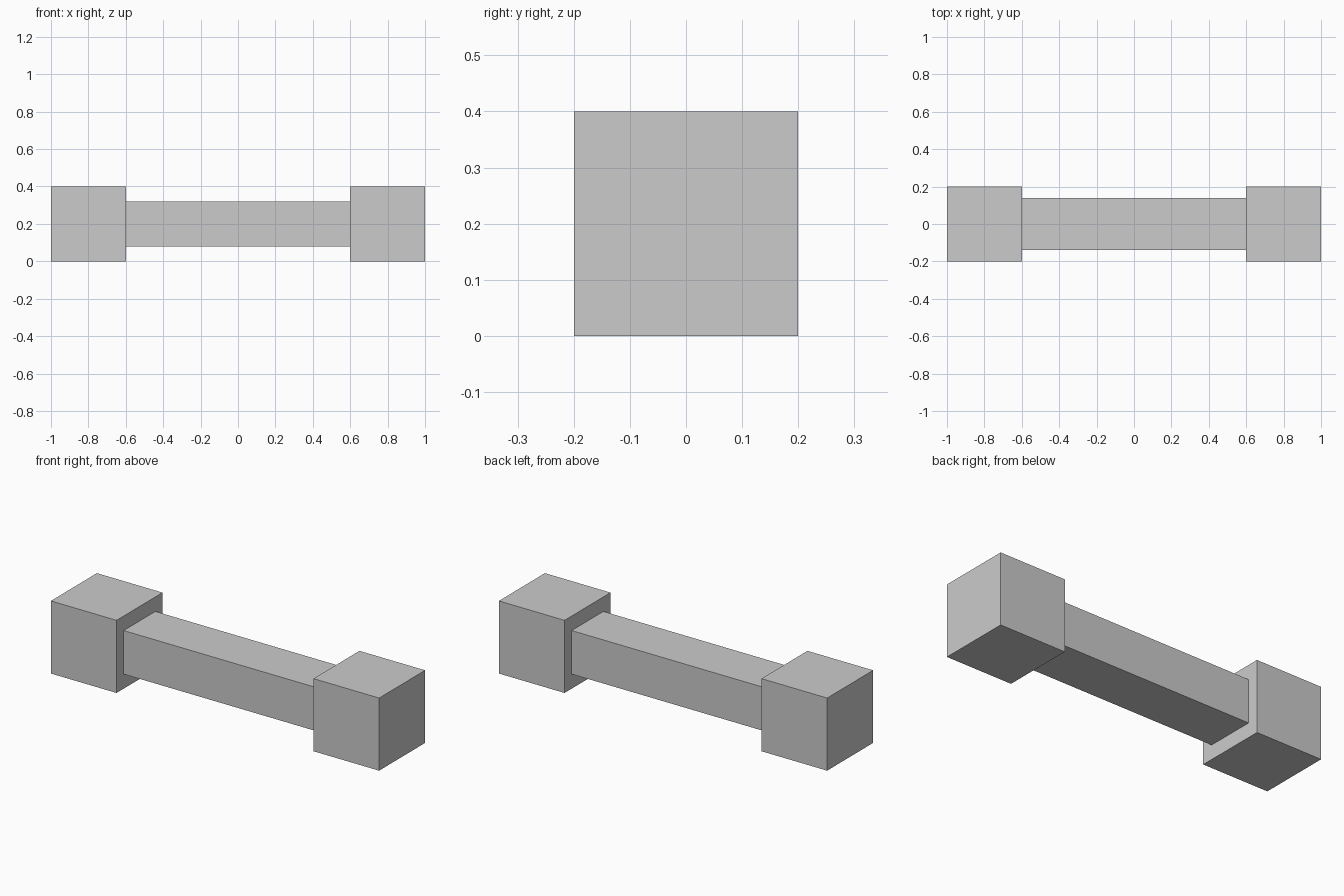
import bpy

if "Cube" in bpy.data.objects:
    bpy.data.objects.remove(bpy.data.objects["Cube"])


def box(name, center, size):
    """Add a box with its size baked into the mesh."""
    bpy.ops.mesh.primitive_cube_add(size=1, location=center)
    obj = bpy.context.object
    obj.name = name
    obj.scale = size
    bpy.ops.object.transform_apply(location=False, rotation=False, scale=True)
    return obj


MID_Z = 0.2

# Cube weights at both ends
for side, sign in (("left", -1), ("right", 1)):
    box(f"{side}_end_block", (0.8 * sign, 0, MID_Z), (0.4, 0.4, 0.4))

# Connecting bar, slightly wider than tall
box("connecting_bar", (0, 0, MID_Z), (1.2, 0.276, 0.24))
